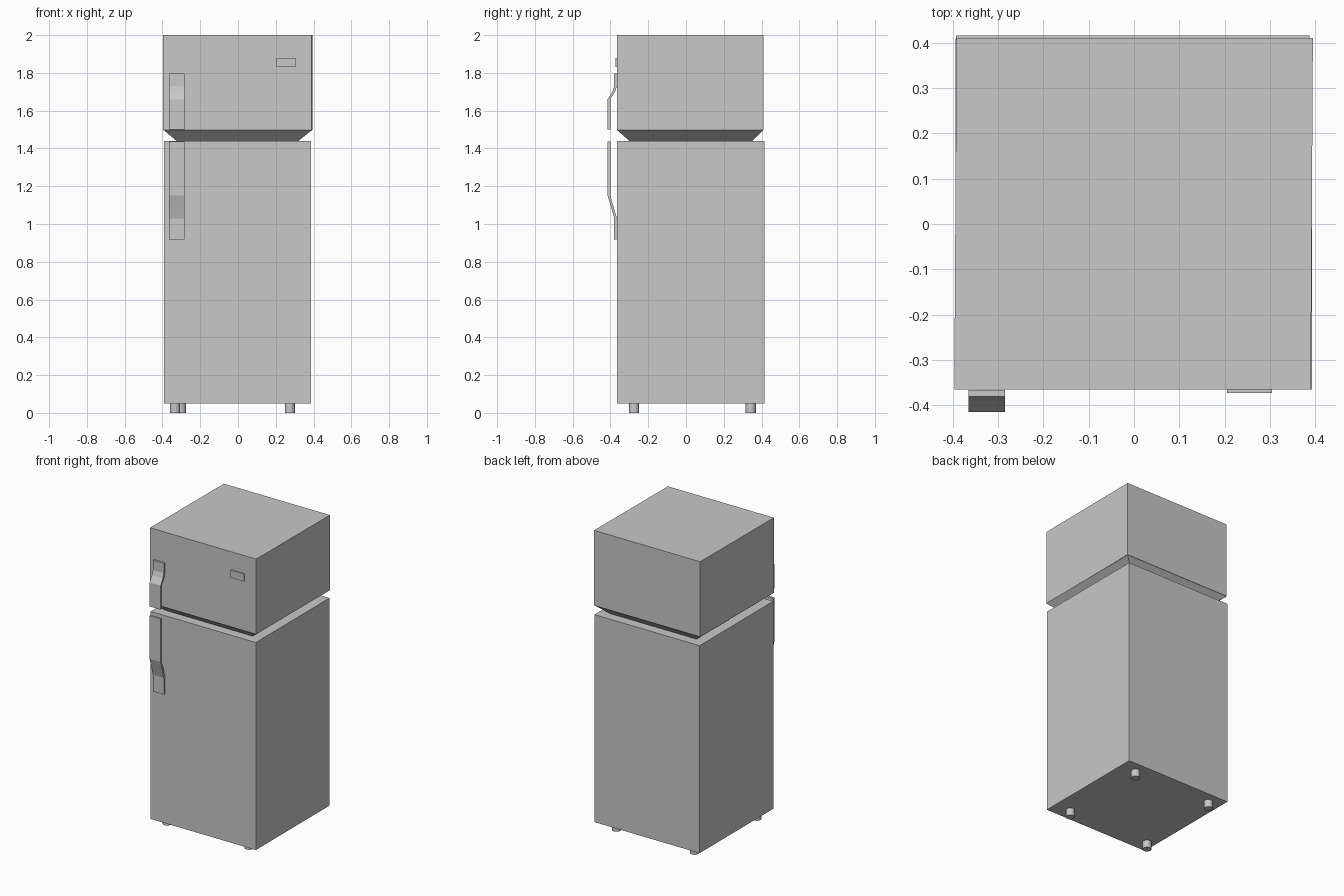
import bpy
import bmesh

if "Cube" in bpy.data.objects:
    bpy.data.objects.remove(bpy.data.objects["Cube"])

grey = bpy.data.materials.new("light grey enamel")
grey.diffuse_color = (0.58, 0.58, 0.58, 1)
grey.use_nodes = True
grey.node_tree.nodes["Principled BSDF"].inputs["Base Color"].default_value = grey.diffuse_color


def finish(name, bm):
    """Turn a bmesh into a named grey object."""
    bmesh.ops.recalc_face_normals(bm, faces=bm.faces)
    mesh = bpy.data.meshes.new(name)
    bm.to_mesh(mesh)
    bm.free()
    mesh.materials.append(grey)
    obj = bpy.data.objects.new(name, mesh)
    bpy.context.collection.objects.link(obj)
    return obj


def box(name, lo, hi, shear=0.0):
    """Box between two corners; shear slides x along the depth."""
    bm = bmesh.new()
    bmesh.ops.create_cube(bm, size=1)
    for v in bm.verts:
        for i in range(3):
            v.co[i] = lo[i] + (v.co[i] + 0.5) * (hi[i] - lo[i])
        v.co.x += shear * v.co.y
    return finish(name, bm)


def neck(name, bottom, top):
    """Tapered joint between two rectangles given as x0, x1, y0, y1, z."""
    bm = bmesh.new()
    rings = []
    for x0, x1, y0, y1, z in (bottom, top):
        rings.append([bm.verts.new((x, y, z)) for x, y in
                      ((x0, y0), (x1, y0), (x1, y1), (x0, y1))])
    for i in range(4):
        j = (i + 1) % 4
        bm.faces.new((rings[0][i], rings[0][j], rings[1][j], rings[1][i]))
    bm.faces.new(rings[0])
    bm.faces.new(rings[1])
    return finish(name, bm)


def handle(name, path, x0, x1, thick):
    """Flat bent strip: outer side profile (y, z), thickened towards the door."""
    bm = bmesh.new()
    rows = [[bm.verts.new(p) for p in
             ((x0, y, z), (x1, y, z), (x1, y + thick, z), (x0, y + thick, z))]
            for y, z in path]
    for a, b in zip(rows, rows[1:]):
        for i in range(4):
            j = (i + 1) % 4
            bm.faces.new((a[i], a[j], b[j], b[i]))
    bm.faces.new(rows[0])
    bm.faces.new(rows[-1])
    return finish(name, bm)


# Cabinets and the recessed joint between them
box("fridge_cabinet", (-0.392, -0.364, 0.05), (0.387, 0.416, 1.44))
box("freezer_cabinet", (-0.394, -0.365, 1.497), (0.392, 0.41, 2.0), 0.006)
neck("recessed_neck", (-0.325, 0.32, -0.30, 0.35, 1.44),
     (-0.394, 0.392, -0.365, 0.408, 1.497))

# Bent door handles
handle("freezer_handle", [(-0.38, 1.797), (-0.38, 1.73), (-0.39, 1.70),
                          (-0.415, 1.66), (-0.415, 1.50)],
       -0.365, -0.284, 0.014)
handle("fridge_handle", [(-0.415, 1.438), (-0.415, 1.15), (-0.397, 1.09),
                         (-0.38, 1.03), (-0.38, 0.918)],
       -0.365, -0.284, 0.014)

# Blank plate on the freezer door
box("door_plate", (0.205, -0.373, 1.83), (0.304, -0.362, 1.88))

# Round feet
for n, (x, y) in {"front_left": (-0.334, -0.275), "front_right": (0.275, -0.275),
                  "back_left": (-0.303, 0.343), "back_right": (0.275, 0.343)}.items():
    bpy.ops.mesh.primitive_cylinder_add(vertices=16, radius=0.027, depth=0.055,
                                        location=(x, y, 0.0275))
    foot = bpy.context.object
    foot.name = n + "_foot"
    foot.data.materials.append(grey)
    bpy.ops.object.shade_smooth_by_angle()
